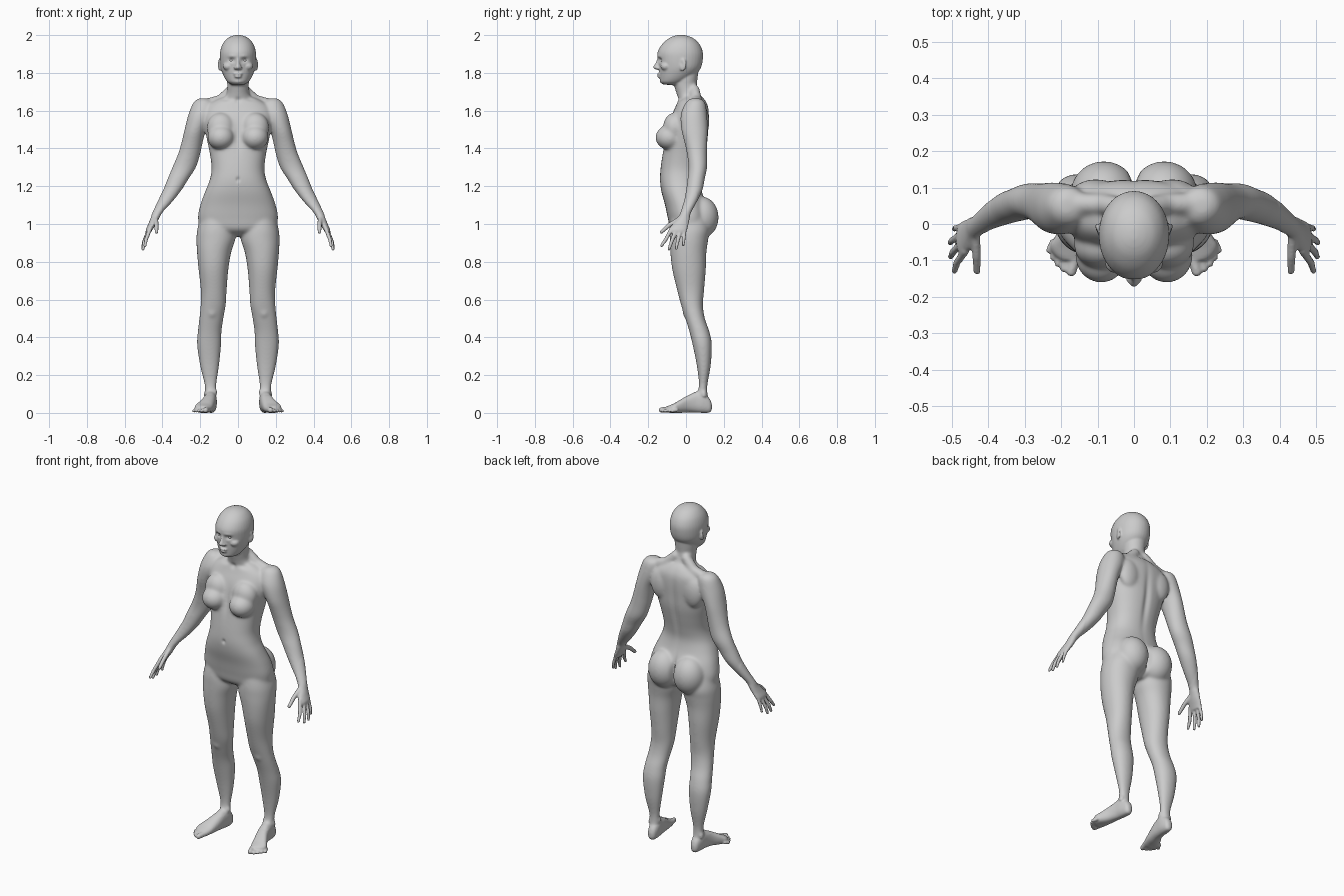
import bpy, bmesh, math
from mathutils import Vector, Matrix

bm = bmesh.new()


def loft(rows, axis="Z", power=2.0, sides=36, sub=5):
    """Closed tube; each row is (position, a0, a1, b0, b1) = extents of one section."""
    def point(t, a, b):
        return (a, b, t) if axis == "Z" else (a, t, b)
    samples = []
    for i in range(len(rows) - 1):
        p = [rows[max(i - 1, 0)], rows[i], rows[i + 1], rows[min(i + 2, len(rows) - 1)]]
        for k in range(sub):
            t = k / sub
            samples.append([0.5 * (2 * b + (c - a) * t + (2 * a - 5 * b + 4 * c - d) * t * t
                                   + (3 * b - a - 3 * c + d) * t ** 3) for a, b, c, d in zip(*p)])
    samples.append(rows[-1])
    rings = []
    for t, a0, a1, b0, b1 in samples:
        ring = []
        for k in range(sides):
            w = 2 * math.pi * k / sides
            c, s = math.cos(w), math.sin(w)
            c = math.copysign(abs(c) ** (2 / power), c)
            s = math.copysign(abs(s) ** (2 / power), s)
            ring.append(bm.verts.new(point(t, (a0 + a1) / 2 + c * (a1 - a0) / 2,
                                           (b0 + b1) / 2 + s * (b1 - b0) / 2)))
        rings.append(ring)
    for r, q in zip(rings, rings[1:]):
        for k in range(sides):
            n = (k + 1) % sides
            bm.faces.new((r[k], r[n], q[n], q[k]))
    bm.faces.new(rings[0][::-1])
    bm.faces.new(rings[-1])


def ball(center, radii, turn=0.0):
    m = (Matrix.Translation(center) @ Matrix.Rotation(turn, 4, "Z")
         @ Matrix.Diagonal((*radii, 1)))
    bmesh.ops.create_uvsphere(bm, u_segments=24, v_segments=16, radius=1, matrix=m)


def tube(points, radii):
    """Rounded chain of tapered segments."""
    pts = [Vector(p) for p in points]
    for p, r in zip(pts, radii):
        ball(p, (r, r, r))
    for a, b, r0, r1 in zip(pts, pts[1:], radii, radii[1:]):
        m = Matrix.Translation((a + b) / 2) @ (b - a).to_track_quat("Z", "Y").to_matrix().to_4x4()
        bmesh.ops.create_cone(bm, cap_ends=True, segments=20, radius1=r0, radius2=r1,
                              depth=(b - a).length, matrix=m)


# Leg
loft([(1.08, .03, .185, -.07, .10), (.98, .016, .214, -.085, .125), (.92, .014, .22, -.086, .118),
      (.85, .036, .217, -.083, .108), (.76, .051, .209, -.073, .105), (.65, .06, .197, -.047, .096),
      (.57, .065, .198, -.026, .09), (.50, .077, .205, -.004, .10), (.43, .087, .213, .018, .124),
      (.36, .089, .217, .035, .137), (.25, .10, .201, .057, .131), (.15, .114, .178, .068, .114),
      (.095, .116, .174, .055, .115), (.04, .118, .172, .04, .12)], power=2.1)
ball((.138, .025, .535), (.036, .044, .045))
ball((.12, .08, .11), (.012, .016, .018))
ball((.171, .095, .10), (.011, .016, .018))
# Foot and toes
loft([(.137, .133, .152, .018, .045), (.125, .119, .165, .002, .075), (.09, .112, .175, 0, .11),
      (.05, .115, .18, .002, .112), (.01, .12, .192, .003, .093), (-.03, .128, .214, 0, .07),
      (-.06, .135, .23, 0, .052), (-.085, .143, .22, 0, .041), (-.10, .148, .2, .004, .034)],
     axis="Y", power=2.4)
for a, b, r in [((.16, -.085, .02), (.172, -.13, .015), .016),
                ((.182, -.085, .018), (.193, -.123, .011), .011),
                ((.199, -.078, .017), (.209, -.109, .011), .0105),
                ((.212, -.066, .016), (.222, -.092, .010), .010),
                ((.222, -.05, .015), (.233, -.072, .010), .010)]:
    tube([a, b], [r, r * .9])
# Buttock, breast, shoulder blade, trapezius
ball((.083, .083, 1.035), (.092, .09, .11))
ball((.09, -.086, 1.458), (.072, .076, .066))
ball((.09, -.06, 1.51), (.075, .062, .08))
ball((.105, .085, 1.54), (.065, .038, .09))
tube([(.035, .045, 1.71), (.09, .055, 1.655), (.18, .055, 1.63)], [.028, .03, .03])
# Arm
loft([(1.666, .17, .205, .03, .07), (1.645, .13, .235, 0, .10), (1.58, .13, .263, -.028, .112),
      (1.50, .168, .283, -.025, .115), (1.43, .187, .30, -.008, .113), (1.37, .20, .318, .005, .112),
      (1.30, .222, .348, .013, .112), (1.24, .26, .373, .008, .10), (1.18, .298, .397, 0, .088),
      (1.12, .345, .425, -.012, .06), (1.06, .40, .453, -.03, .026), (1.03, .418, .463, -.046, .02),
      (1.0, .433, .475, -.07, .014), (.97, .452, .488, -.086, .007), (.953, .462, .488, -.078, 0)])
# Fingers and thumb
for pts, r in [([(.463, -.074, .98), (.486, -.106, .92), (.493, -.13, .885)], .011),
               ([(.472, -.052, .97), (.497, -.077, .905), (.503, -.09, .867)], .011),
               ([(.473, -.028, .97), (.499, -.045, .905), (.505, -.052, .869)], .0105),
               ([(.47, -.006, .975), (.489, -.011, .92), (.494, -.014, .887)], .0095),
               ([(.435, -.03, 1.03), (.432, -.09, .993), (.431, -.13, .958)], .013)]:
    tube(pts, [r, r * .93, r * .75])
# Ear, nostril wing, cheek
ball((.096, -.018, 1.843), (.008, .021, .034), turn=-.35)
ball((.013, -.15, 1.826), (.009, .013, .008))
ball((.05, -.105, 1.835), (.03, .03, .024))

# Mirror the side parts
side = bmesh.ops.duplicate(bm, geom=bm.verts[:] + bm.edges[:] + bm.faces[:])["geom"]
for v in side:
    if isinstance(v, bmesh.types.BMVert):
        v.co.x = -v.co.x

# Torso
loft([(z, -w, w, f, b) for z, w, f, b in [
    (1.675, .07, -.03, .085), (1.655, .12, -.042, .102), (1.62, .17, -.056, .118),
    (1.57, .185, -.078, .122), (1.50, .175, -.10, .119), (1.43, .161, -.115, .114),
    (1.36, .147, -.126, .10), (1.29, .140, -.135, .084), (1.23, .151, -.138, .075),
    (1.17, .175, -.13, .085), (1.10, .20, -.111, .11), (1.03, .212, -.096, .12),
    (.97, .19, -.08, .11), (.935, .08, -.03, .07)]], power=2.3)
# Neck
loft([(z, -w, w, f, b) for z, w, f, b in [
    (1.84, .06, -.05, .07), (1.78, .06, -.06, .062), (1.73, .057, -.062, .058),
    (1.69, .06, -.05, .07), (1.65, .08, -.04, .098), (1.60, .09, -.03, .10)]])
# Head
loft([(z, -w, w, f, b) for z, w, f, b in [
    (2.001, .008, -.04, -.015), (1.995, .033, -.065, .012), (1.98, .06, -.095, .044),
    (1.95, .083, -.128, .073), (1.91, .095, -.15, .089), (1.87, .096, -.149, .089),
    (1.83, .092, -.143, .08), (1.80, .083, -.141, .06), (1.77, .069, -.138, .025),
    (1.75, .054, -.135, -.005), (1.737, .036, -.122, -.035)]], power=2.05)
# Nose, lips, chin
loft([(1.885, -.009, .009, -.15, -.12), (1.855, -.010, .010, -.16, -.12),
      (1.834, -.016, .016, -.173, -.12), (1.823, -.016, .016, -.17, -.12),
      (1.817, -.009, .009, -.158, -.12)])
ball((0, -.138, 1.794), (.025, .017, .007))
ball((0, -.137, 1.781), (.021, .017, .008))
ball((0, -.121, 1.754), (.024, .018, .015))

# Fuse all parts into one skin
bmesh.ops.recalc_face_normals(bm, faces=bm.faces[:])
mesh = bpy.data.meshes.new("body")
bm.to_mesh(mesh)
bm.free()
body = bpy.data.objects.new("body", mesh)
bpy.context.collection.objects.link(body)
mod = body.modifiers.new("fuse", "REMESH")
mod.mode = "VOXEL"
mod.voxel_size = .005
skin = bpy.data.meshes.new_from_object(body.evaluated_get(bpy.context.evaluated_depsgraph_get()))
body.modifiers.clear()
body.data = skin
skin.name = "body"

# Soften joins on the torso and limbs, keep face, hands and feet crisp
bm = bmesh.new()
bm.from_mesh(skin)
soft = [v for v in bm.verts if .09 < v.co.z < 1.75 and abs(v.co.x) < .40]


def smooth(verts, times):
    for _ in range(times):
        bmesh.ops.smooth_vert(bm, verts=verts, factor=.5, use_axis_x=True,
                              use_axis_y=True, use_axis_z=True)


smooth(soft, 18)
# Sculpt: (centre, radii, push), mirrored when x is not zero
dents = [((.034, -.145, 1.868), (.017, .03, .011), (0, .014, 0)),      # eye sockets
         ((.034, -.15, 1.888), (.022, .03, .007), (0, -.004, 0)),      # brows
         ((.106, -.024, 1.85), (.012, .009, .014), (-.005, 0, 0)),     # ears
         ((0, -.16, 1.7875), (.02, .03, .0035), (0, .005, 0)),         # mouth
         ((0, -.14, 1.235), (.008, .03, .011), (0, .010, 0)),          # navel
         ((0, -.10, 1.46), (.018, .06, .07), (0, .008, 0)),            # sternum
         ((0, .10, 1.42), (.018, .05, .16), (0, -.010, 0)),            # spine
         ((0, .13, 1.03), (.010, .08, .075), (0, -.02, 0)),            # cleft
         ((.07, -.045, 1.665), (.03, .025, .012), (0, .008, -.006)),   # collar hollow
         ((0, -.05, 1.655), (.014, .025, .014), (0, .008, 0))]         # throat notch
for c, r, push in dents:
    for sx in ((1, -1) if c[0] else (1,)):
        cx, offset = c[0] * sx, Vector((push[0] * sx, push[1], push[2]))
        for v in bm.verts:
            p = v.co
            d = ((p.x - cx) / r[0]) ** 2 + ((p.y - c[1]) / r[1]) ** 2 + ((p.z - c[2]) / r[2]) ** 2
            if d < 6:
                v.co = p + offset * math.exp(-d)
smooth(bm.verts[:], 2)
for f in bm.faces:
    f.smooth = True
bm.to_mesh(skin)
bm.free()

# Eyeballs
for name, sx in (("eye_left", 1), ("eye_right", -1)):
    bpy.ops.mesh.primitive_uv_sphere_add(segments=24, ring_count=16, radius=.0135,
                                         location=(sx * .034, -.119, 1.867))
    eye = bpy.context.object
    eye.name = name
    bpy.ops.object.shade_smooth()
